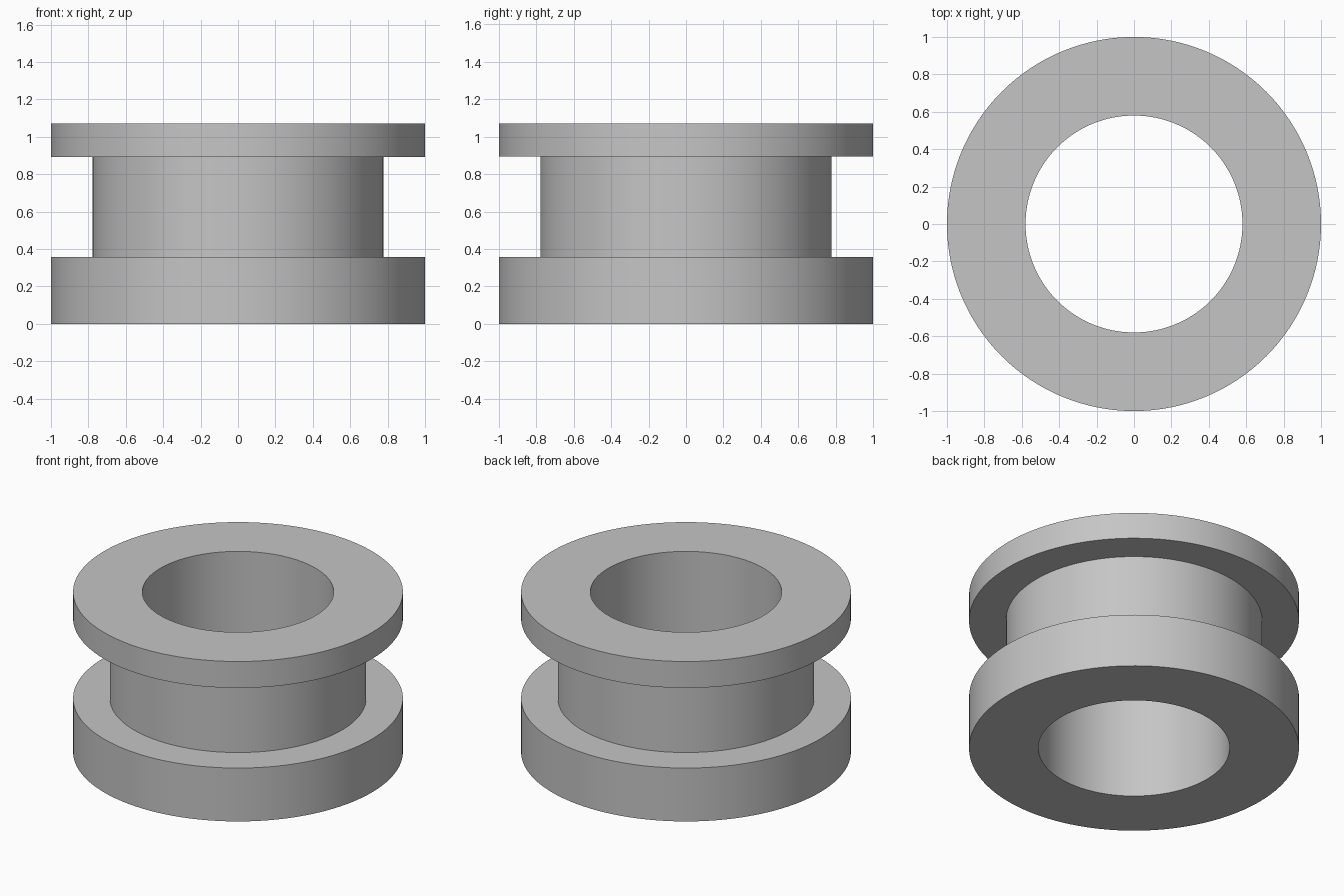
import bpy
import bmesh
import math

cube = bpy.data.objects.get("Cube")
if cube:
    bpy.data.objects.remove(cube, do_unlink=True)

SEGMENTS = 128
BORE, NECK, RIM = 0.58, 0.777, 1.0
BASE_TOP, FLANGE_BOTTOM, TOP = 0.357, 0.893, 1.07

# Plain grey finish
grey = bpy.data.materials.new("grey")
grey.use_nodes = True
colour = (0.56, 0.56, 0.56, 1)
grey.diffuse_color = colour
grey.node_tree.nodes["Principled BSDF"].inputs["Base Color"].default_value = colour

# Flanged bushing: closed cross-section (radius, height) turned about z
profile = [
    (BORE, 0), (RIM, 0), (RIM, BASE_TOP), (NECK, BASE_TOP),
    (NECK, FLANGE_BOTTOM), (RIM, FLANGE_BOTTOM), (RIM, TOP), (BORE, TOP),
]

bm = bmesh.new()
rings = []
for i in range(SEGMENTS):
    a = 2 * math.pi * i / SEGMENTS
    rings.append([bm.verts.new((r * math.cos(a), r * math.sin(a), z))
                  for r, z in profile])
for i, ring in enumerate(rings):
    following = rings[(i + 1) % SEGMENTS]
    for j in range(len(profile)):
        k = (j + 1) % len(profile)
        bm.faces.new((ring[j], following[j], following[k], ring[k]))
bmesh.ops.recalc_face_normals(bm, faces=bm.faces)

mesh = bpy.data.meshes.new("flanged_bushing")
bm.to_mesh(mesh)
bm.free()
mesh.materials.append(grey)
bushing = bpy.data.objects.new("flanged_bushing", mesh)
bpy.context.collection.objects.link(bushing)

# Smooth round walls, crisp rims
bpy.ops.object.select_all(action="DESELECT")
bushing.select_set(True)
bpy.context.view_layer.objects.active = bushing
bpy.ops.object.shade_smooth_by_angle(angle=math.radians(30))
